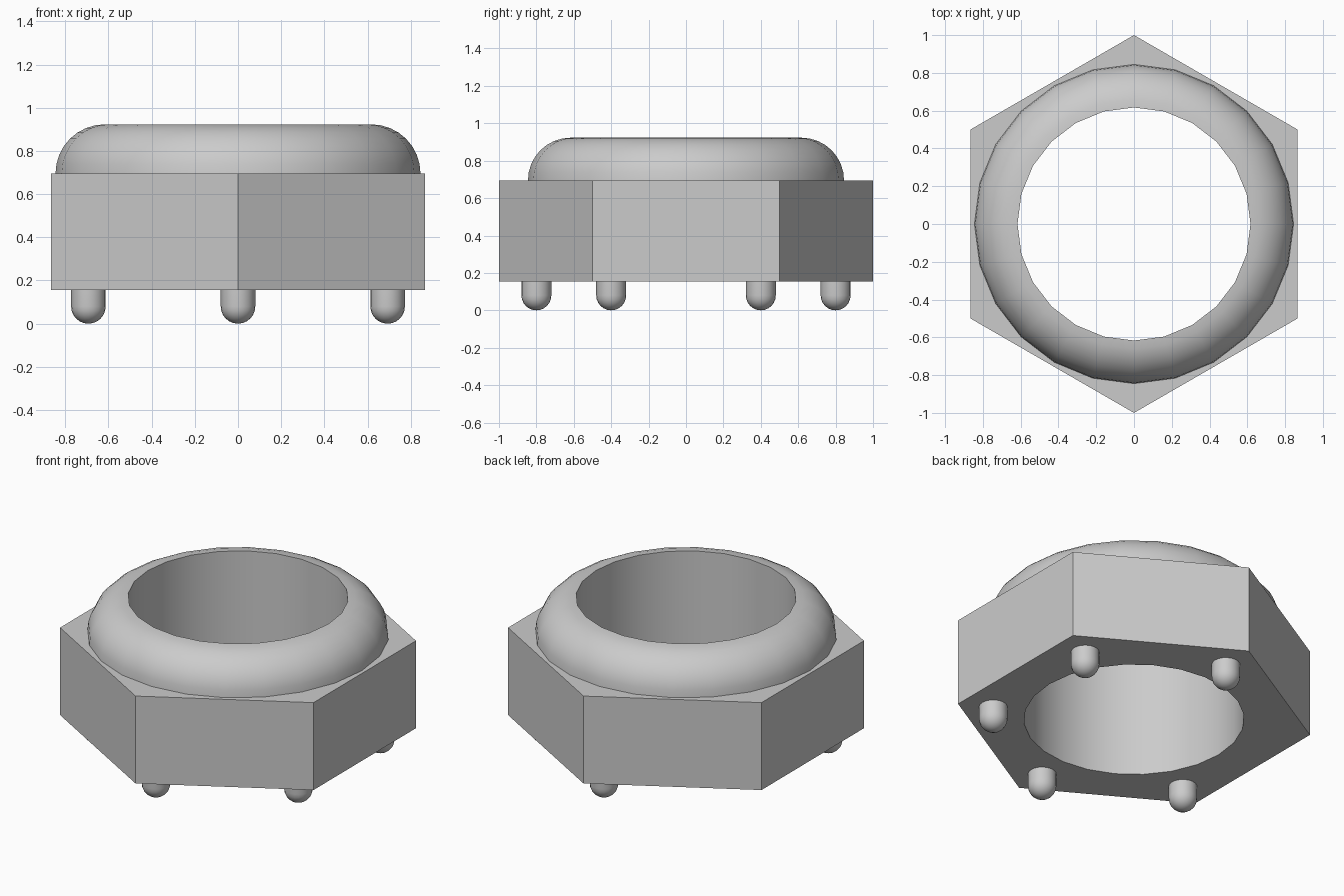
import bpy, bmesh, math
from math import cos, sin, pi, radians

cube = bpy.data.objects.get("Cube")
if cube:
    bpy.data.objects.remove(cube, do_unlink=True)

SEGMENTS = 24
HOLE, BASE, TOP = 0.617, 0.155, 0.695
ROUND = 0.228

grey = bpy.data.materials.new("plain_grey")
grey.use_nodes = True
colour = (0.6, 0.6, 0.6, 1)
grey.diffuse_color = colour
grey.node_tree.nodes["Principled BSDF"].inputs["Base Color"].default_value = colour


def circle(radius):
    return lambda angle: radius


def hexagon(angle):
    # Distance to a hexagon edge, with corners on the y axis
    return cos(pi / 6) / cos((angle + pi / 6) % (pi / 3) - pi / 6)


def finish(name, bm):
    bmesh.ops.recalc_face_normals(bm, faces=bm.faces)
    mesh = bpy.data.meshes.new(name)
    bm.to_mesh(mesh)
    bm.free()
    mesh.materials.append(grey)
    obj = bpy.data.objects.new(name, mesh)
    bpy.context.collection.objects.link(obj)
    bpy.ops.object.select_all(action='DESELECT')
    obj.select_set(True)
    bpy.context.view_layer.objects.active = obj
    bpy.ops.object.shade_smooth_by_angle(angle=radians(35))
    return obj


def rings(name, profile, count, closed=False):
    # Sweep (outline, height) pairs around z; a zero radius closes to a pole
    bm = bmesh.new()
    loops = []
    for outline, z in profile:
        angles = [2 * pi * i / count for i in range(count)]
        loops.append([bm.verts.new((outline(a) * cos(a), outline(a) * sin(a), z))
                      for a in angles])
    pairs = list(zip(loops, loops[1:]))
    if closed:
        pairs.append((loops[-1], loops[0]))
    for low, high in pairs:
        for i in range(count):
            j = (i + 1) % count
            bm.faces.new((low[i], low[j], high[j], high[i]))
    bmesh.ops.remove_doubles(bm, verts=bm.verts, dist=0.0005)
    return finish(name, bm)


# Hexagonal body with a round bore
rings("hex_body", [(circle(HOLE), BASE), (hexagon, BASE),
                   (hexagon, TOP), (circle(HOLE), TOP)], SEGMENTS, closed=True)

# Rounded collar, continuing the bore upwards
arc = [i * pi / 16 for i in range(9)]
rings("rounded_collar",
      [(circle(HOLE), TOP)] +
      [(circle(HOLE + ROUND * sin(a)), TOP + ROUND * cos(a)) for a in arc], SEGMENTS)

# Round-ended feet under five of the six corners
FOOT = 0.08
dome = [i * pi / 12 for i in range(7)]
foot_profile = [(circle(FOOT * sin(a)), FOOT - FOOT * cos(a)) for a in dome]
foot_profile.append((circle(FOOT), BASE + 0.02))
for number, degrees in enumerate((30, 90, 210, 270, 330), 1):
    foot = rings(f"foot_{number}", foot_profile, 20)
    foot.location = (0.8 * cos(radians(degrees)), 0.8 * sin(radians(degrees)), 0)
